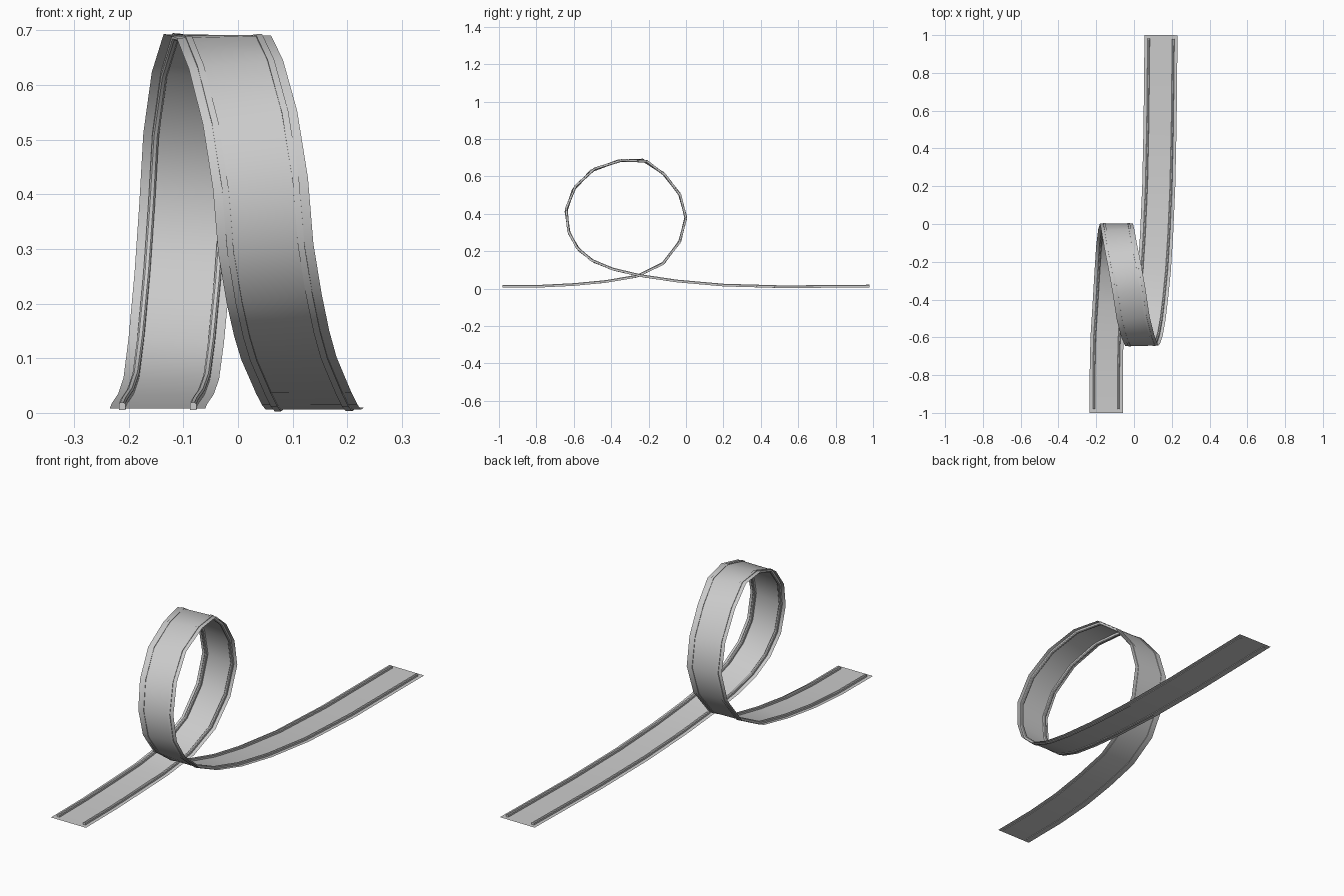
import bpy, bmesh
from mathutils import Vector

if "Cube" in bpy.data.objects:
    bpy.data.objects.remove(bpy.data.objects["Cube"])

# Centre line of the looping track: entry, loop, exit
PATH = [Vector(p) for p in [
    (-.147, -1, .008), (-.147, -.78, .009), (-.143, -.6, .018), (-.132, -.43, .034),
    (-.122, -.26, .063), (-.113, -.12, .132), (-.102, -.03, .25), (-.093, .003, .38),
    (-.086, -.03, .505), (-.071, -.115, .615), (-.05, -.22, .688), (-.026, -.355, .688),
    (-.004, -.5, .638), (.022, -.6, .54), (.041, -.645, .42), (.051, -.63, .3),
    (.066, -.58, .21), (.08, -.5, .145), (.093, -.39, .1), (.108, -.24, .065),
    (.12, -.05, .037), (.131, .2, .015), (.138, .52, .006), (.143, 1, .01)]]


def frames(path):
    """Point, sideways and inward vectors at every path station."""
    result = []
    for i, p in enumerate(path):
        t = Vector()
        if i > 0:
            t += (p - path[i - 1]).normalized()
        if i < len(path) - 1:
            t += (path[i + 1] - p).normalized()
        t.normalize()
        side = (Vector((1, 0, 0)) - t * t.x).normalized()
        result.append((p, side, side.cross(t)))
    return result


def sweep(name, profile, path, closed):
    bm = bmesh.new()
    rings = [[bm.verts.new(p + s * u + n * v) for u, v in profile]
             for p, s, n in frames(path)]
    count = len(profile)
    for a, b in zip(rings, rings[1:]):
        for k in range(count if closed else count - 1):
            m = (k + 1) % count
            bm.faces.new((a[k], a[m], b[m], b[k]))
    if closed:
        bm.faces.new(rings[0][::-1])
        bm.faces.new(rings[-1])
        bmesh.ops.recalc_face_normals(bm, faces=bm.faces)
    mesh = bpy.data.meshes.new(name)
    bm.to_mesh(mesh)
    bm.free()
    obj = bpy.data.objects.new(name, mesh)
    bpy.context.collection.objects.link(obj)
    bpy.ops.object.select_all(action='DESELECT')
    obj.select_set(True)
    bpy.context.view_layer.objects.active = obj
    bpy.ops.object.shade_smooth_by_angle(angle=0.7)
    return obj


# Thin track bed
sweep("track_bed", [(-.0875, 0), (.0875, 0)], PATH, False)

# Two guide rails, stopping just short of the bed ends
inner = ([PATH[0].lerp(PATH[1], .09)] + PATH[1:-1] + [PATH[-1].lerp(PATH[-2], .04)])
for name, u in (("left_rail", -.065), ("right_rail", .065)):
    sweep(name, [(u - .006, -.003), (u + .006, -.003), (u + .006, .008),
                 (u + .003, .011), (u - .003, .011), (u - .006, .008)], inner, True)
